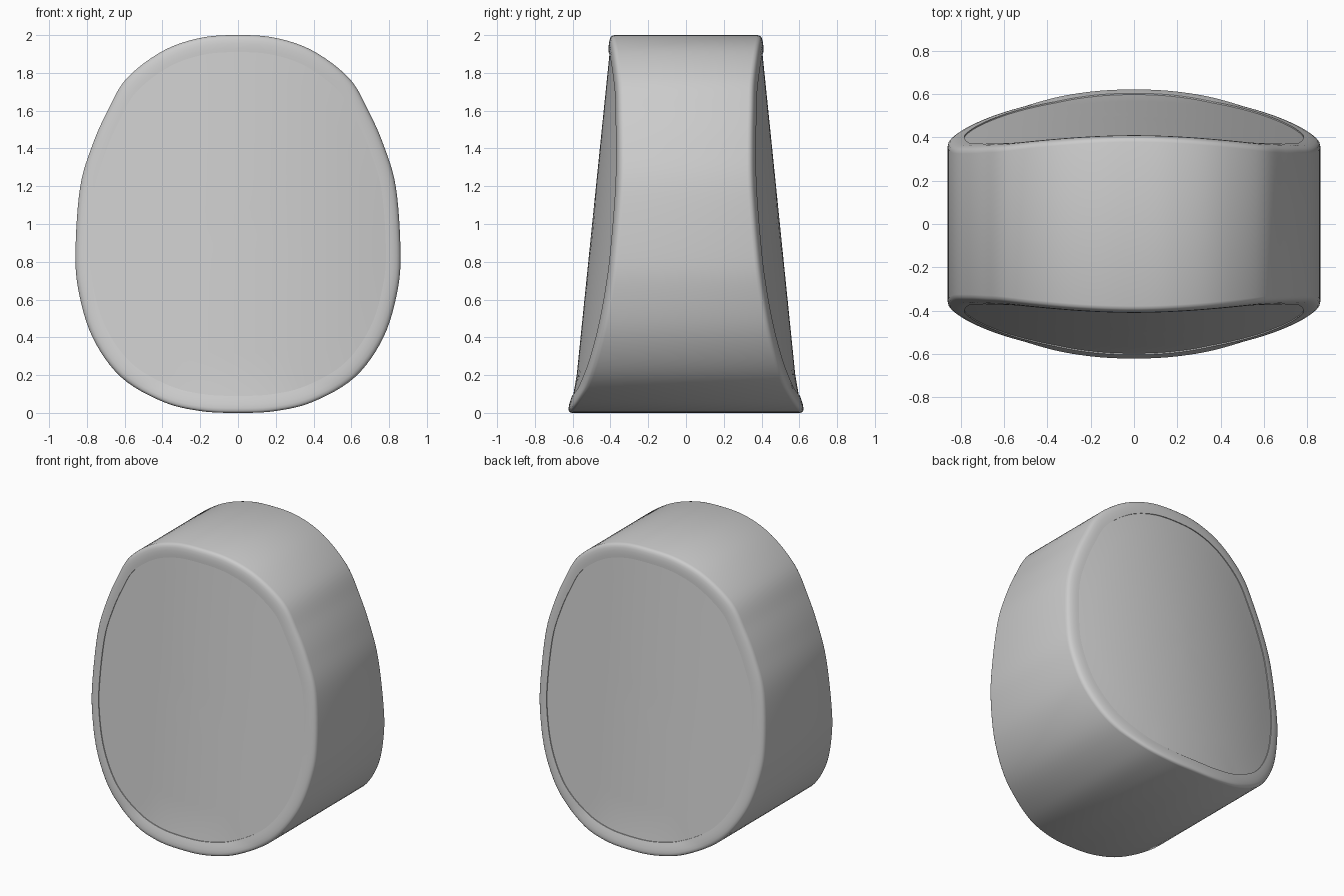
import bpy, bmesh, math
from mathutils import Vector

if "Cube" in bpy.data.objects:
    bpy.data.objects.remove(bpy.data.objects["Cube"])

# Right half of the front outline (x, z), bottom to top
HALF = [(0, 0), (0.2, 0.01), (0.4, 0.06), (0.62, 0.19), (0.77, 0.4), (0.845, 0.65),
        (0.86, 0.87), (0.835, 1.2), (0.77, 1.42), (0.69, 1.6), (0.59, 1.77),
        (0.4, 1.915), (0.2, 1.985), (0, 2.0)]
CTRL = HALF + [(-x, z) for x, z in HALF[-2:0:-1]]


def smooth_loop(ctrl, steps):
    """Closed Catmull-Rom curve through the control points."""
    n, out = len(ctrl), []
    P = [Vector(p) for p in ctrl]
    for i in range(n):
        a, b, c, d = P[i - 1], P[i], P[(i + 1) % n], P[(i + 2) % n]
        for s in range(steps):
            t = s / steps
            out.append(0.5 * (2 * b + (c - a) * t + (2 * a - 5 * b + 4 * c - d) * t * t
                              + (3 * b - a - 3 * c + d) * t ** 3))
    return out


OUTLINE = smooth_loop(CTRL, 6)


def depth(x, z):
    """Half thickness: tapers upward, curves back at the sides, flares at the foot."""
    return 0.605 - 0.102 * z - 0.19 * x * x + 0.022 * max(0, 1 - z / 0.14)


def ring(side, s, drop):
    """Outline scaled by s, laid on the curved face and sunk by drop."""
    pts = []
    for p in OUTLINE:
        x, z = p.x * s, 1.0 + (p.y - 1.0) * s
        pts.append((x, side * (depth(x, z) - drop), z))
    return pts


def loft(name, rings):
    bm = bmesh.new()
    rows = [[bm.verts.new(p) for p in r] for r in rings]
    for a, b in zip(rows, rows[1:]):
        n = max(len(a), len(b))
        for i in range(n):
            j = (i + 1) % n
            if len(a) == 1:
                bm.faces.new((a[0], b[i], b[j]))
            elif len(b) == 1:
                bm.faces.new((a[i], b[0], a[j]))
            else:
                bm.faces.new((a[i], b[i], b[j], a[j]))
    me = bpy.data.meshes.new(name)
    bm.to_mesh(me)
    bm.free()
    ob = bpy.data.objects.new(name, me)
    bpy.context.collection.objects.link(ob)
    bpy.ops.object.select_all(action='DESELECT')
    ob.select_set(True)
    bpy.context.view_layer.objects.active = ob
    bpy.ops.object.shade_smooth_by_angle(angle=math.radians(40))
    return ob


INNER = 0.91

# Body: raised rim with a softly rounded edge on both ends
RIM = [(INNER, 0.006), (INNER, 0.0), (0.93, -0.002), (0.955, -0.003), (0.975, -0.001),
       (0.988, 0.003), (0.996, 0.010), (1.0, 0.022)]
loft("body", [ring(-1, s, d) for s, d in RIM] + [ring(1, s, d) for s, d in reversed(RIM)])

# Curved panels filling the front and back openings
STEPS = [INNER * k / 8 for k in range(1, 9)]
for name, side in (("front_panel", -1), ("back_panel", 1)):
    rings = [[(0, side * (depth(0, 1) - 0.006), 1.0)]]
    rings += [ring(side, s, 0.006) for s in STEPS]
    loft(name, rings if side < 0 else rings[::-1])
